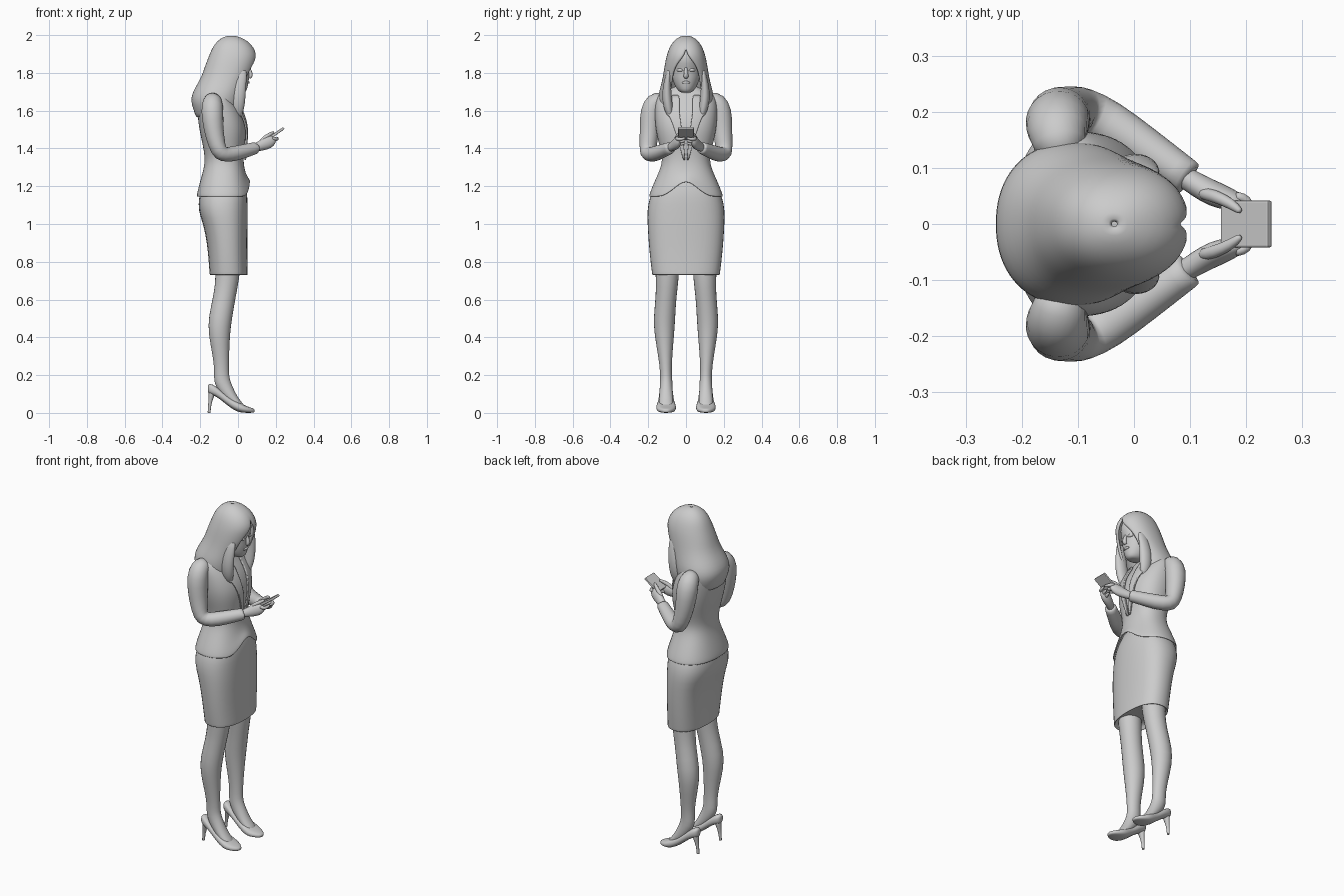
import bpy, math
from mathutils import Vector

N = 20


def finish(name, verts, faces, mirror=False, level=1, thick=0):
    me = bpy.data.meshes.new(name)
    me.from_pydata(verts, [], faces)
    ob = bpy.data.objects.new(name, me)
    bpy.context.collection.objects.link(ob)
    for p in me.polygons:
        p.use_smooth = True
    if mirror:
        m = ob.modifiers.new("mirror", 'MIRROR')
        m.use_axis = (False, True, False)
        m.use_mirror_merge = False
    if thick:
        s = ob.modifiers.new("thickness", 'SOLIDIFY')
        s.thickness, s.offset = thick, -1
    if level:
        s = ob.modifiers.new("smooth", 'SUBSURF')
        s.levels = s.render_levels = level
    return ob


def skin(name, rings, closed=True, caps=True, **kw):
    n = len(rings[0])
    verts = [tuple(p) for r in rings for p in r]
    faces = []
    for i in range(len(rings) - 1):
        for j in range(n if closed else n - 1):
            k = (j + 1) % n
            faces.append((i*n + j, (i+1)*n + j, (i+1)*n + k, i*n + k))
    if caps:
        for start, ring in ((0, rings[0]), (len(verts) - n, rings[-1])):
            c = len(verts)
            verts.append(tuple(sum((Vector(p) for p in ring), Vector()) / n))
            for j in range(n):
                a, b = start + j, start + (j + 1) % n
                faces.append((a, b, c) if start == 0 else (b, a, c))
    return finish(name, verts, faces, **kw)


def power(v, e):
    return math.copysign(abs(v) ** (2 / e), v)


def stack(rows, e=2.0, gap=None, n=N):
    """Horizontal rings, top to bottom, from (z, back x, front x, half width[, front gap])."""
    rings = []
    for row in rows:
        z, xb, xf, ry = row[:4]
        g = math.radians(row[4]) if gap else 0
        ring = []
        for j in range(n):
            a = g + (2*math.pi - 2*g) * j / ((n - 1) if gap else n)
            ring.append(Vector(((xb+xf)/2 + (xf-xb)/2 * power(math.cos(a), e),
                                ry * power(math.sin(a), e), z)))
        rings.append(ring)
    return rings


def tube(name, pts, ref=(0, 1, 0), **kw):
    """Rings along a path of (x, y, z, radius along ref, other radius)."""
    P = [Vector(p[:3]) for p in pts]
    rings = []
    for i, p in enumerate(pts):
        t = (P[min(i+1, len(P)-1)] - P[max(i-1, 0)]).normalized()
        u = Vector(ref)
        u = (u - u.dot(t) * t).normalized()
        v = u.cross(t)
        rings.append([P[i] + u * p[3] * math.cos(2*math.pi*j/12)
                      + v * p[-1] * math.sin(2*math.pi*j/12) for j in range(12)])
    return skin(name, rings, mirror=kw.pop("mirror", True), **kw)


# skirt
skin("skirt", stack([(1.30, -.165, .01, .11), (1.2, -.19, .045, .165), (1.14, -.21, .052, .196),
                     (1.07, -.212, .052, .208), (1.0, -.185, .052, .206), (.9, -.165, .05, .2),
                     (.8, -.156, .051, .19), (.74, -.152, .053, .182), (.73, -.151, .053, .181),
                     (.73, -.145, .047, .175), (.76, -.14, .042, .165)], 2.4))

# jacket with cutaway hem at the front
rings = stack([(1.735, -.13, -.05, .045), (1.715, -.165, -.045, .085), (1.695, -.19, -.035, .135),
               (1.66, -.21, -.02, .165), (1.6, -.217, .02, .168), (1.52, -.21, .045, .165),
               (1.45, -.195, .042, .152), (1.38, -.18, .032, .132), (1.32, -.176, .03, .126),
               (1.25, -.195, .042, .157), (1.19, -.212, .058, .184), (1.145, -.222, .068, .2)], 2.3)
for ring, lift in ((rings[-1], .1), (rings[-2], .065), (rings[-3], .02)):
    for p in ring:
        if p.x > -.05:
            p.z += lift * max(0, 1 - abs(p.y) / .11)
jacket = skin("jacket", rings, caps=False, level=2, thick=.008)

# lapels wrapped on the chest
grid = [[Vector((.2, a + (b - a) * j / 5, z)) for j in range(6)] for z, a, b in
        ((1.68, .035, .075), (1.64, .035, .1), (1.59, .035, .112), (1.575, .033, .085),
         (1.5, .022, .06), (1.42, .012, .035), (1.34, .003, .014))]
lapel = skin("lapels", grid, closed=False, caps=False, mirror=True, level=1)
w = lapel.modifiers.new("wrap", 'SHRINKWRAP')
w.target, w.wrap_method, w.offset = jacket, 'PROJECT', .009
w.use_project_x, w.use_negative_direction, w.use_positive_direction = True, True, False
s = lapel.modifiers.new("thickness", 'SOLIDIFY')
s.thickness, s.offset = .009, 0

# sleeves
tube("sleeves", [(-.13, .12, 1.66, .045), (-.135, .165, 1.65, .056), (-.137, .185, 1.6, .063),
                 (-.13, .193, 1.5, .054), (-.112, .2, 1.42, .048), (-.095, .203, 1.372, .045),
                 (-.05, .183, 1.365, .044), (.02, .135, 1.382, .039), (.085, .09, 1.4, .034),
                 (.1, .08, 1.404, .033), (.1, .08, 1.404, .025), (.09, .087, 1.402, .022)],
     ref=(.55, .83, 0))

# hands with thumbs and fingers
tube("hands", [(.08, .09, 1.4, .02, .022), (.115, .068, 1.412, .022, .026), (.145, .052, 1.425, .024, .035),
               (.175, .042, 1.44, .02, .033), (.195, .038, 1.452, .01, .016)])
tube("thumbs", [(.12, .055, 1.435, .012), (.145, .05, 1.46, .012), (.175, .035, 1.478, .01),
                (.19, .022, 1.488, .006)])
for i in range(3):
    x, z = .165 + i*.018, 1.43 + i*.013
    tube(f"finger_{i + 1}", [(x - .02, .05, z, .01), (x, .045, z - .008, .011),
                             (x + .008, .02, z - .006, .009), (x + .008, .004, z, .006)], ref=(1, 0, 0))

# phone
bpy.ops.mesh.primitive_cube_add(size=1, location=(.2, 0, 1.478), rotation=(0, math.radians(-35), 0))
phone = bpy.context.object
phone.name = "phone"
phone.scale = (.105, .084, .014)
bpy.ops.object.transform_apply(location=False, rotation=False)
b = phone.modifiers.new("bevel", 'BEVEL')
b.width, b.segments = .004, 2

# neck and shirt collar
tube("neck", [(-.1, 0, 1.64, .055), (-.08, 0, 1.7, .048), (-.05, 0, 1.78, .047)], mirror=False)
tube("collar", [(-.1, 0, 1.66, .075, .07), (-.09, 0, 1.70, .064, .062), (-.083, 0, 1.725, .057, .056)],
     mirror=False, caps=False, thick=.006)

# head bowed forward, with facial features
skin("head", stack([(1.975, -.07, .015, .03), (1.94, -.11, .06, .065), (1.89, -.13, .079, .076),
                    (1.85, -.13, .076, .08), (1.815, -.12, .06, .08), (1.78, -.11, .061, .076),
                    (1.745, -.095, .056, .066), (1.715, -.075, .05, .05), (1.695, -.045, .04, .031)]))
tube("nose", [(.055, 0, 1.84, .007), (.062, 0, 1.81, .01), (.07, 0, 1.785, .014, .013),
              (.06, 0, 1.772, .012, .008)], mirror=False)
tube("lips", [(.05, -.022, 1.748, .003), (.056, -.008, 1.75, .008, .007),
              (.056, .008, 1.75, .008, .007), (.05, .022, 1.748, .003)], ref=(0, 0, 1), mirror=False)
tube("eyelids", [(.044, .05, 1.815, .004), (.054, .037, 1.815, .01, .009),
                 (.055, .024, 1.815, .009), (.052, .013, 1.813, .004)], ref=(0, 0, 1))

# long hair parted at the middle, open over the face
skin("hair", stack([(2.0, -.04, -.03, .005, 0), (1.992, -.075, .005, .035, 0), (1.97, -.11, .052, .066, 0),
                    (1.935, -.135, .084, .088, 0), (1.9, -.15, .099, .1, 3), (1.87, -.162, .1, .108, 14),
                    (1.83, -.177, .092, .115, 30), (1.78, -.193, .072, .122, 36), (1.73, -.222, .05, .134, 35),
                    (1.69, -.243, .035, .145, 36), (1.65, -.25, .025, .148, 38), (1.61, -.237, .015, .142, 42),
                    (1.56, -.222, .0, .12, 50)], 2.2, gap=True, n=32),
     closed=False, caps=False, thick=.016)
tube("front_locks", [(.02, .088, 1.82, .012, .03), (.01, .1, 1.75, .02, .035), (.002, .102, 1.68, .027, .04),
                     (-.002, .095, 1.62, .026, .038), (.0, .086, 1.58, .018, .025), (.005, .08, 1.56, .006, .01)])

# legs running into the feet
tube("legs", [(-.05, .1, .85, .07, .072), (-.055, .098, .72, .064, .066), (-.07, .105, .62, .056, .06),
              (-.095, .115, .5, .06, .065), (-.1, .115, .42, .055, .06), (-.09, .11, .3, .038, .044),
              (-.086, .106, .22, .032, .04), (-.088, .105, .17, .034, .045), (-.06, .105, .115, .036, .04),
              (-.02, .105, .06, .04, .028), (.03, .105, .025, .035, .015)])

# pumps: (x, half width, sole z, top z)
rings = []
for x, ry, z0, z1 in ((-.16, .012, .11, .145), (-.152, .028, .1, .158), (-.12, .036, .09, .145),
                      (-.08, .039, .06, .11), (-.04, .044, .026, .078), (0, .054, .003, .06),
                      (.035, .053, 0, .04), (.068, .036, 0, .028), (.088, .014, .002, .02)):
    rings.append([Vector((x, .105 + ry * power(math.cos(a), 2.6),
                          (z0+z1)/2 + (z1-z0)/2 * power(math.sin(a), 2.6)))
                  for a in (2*math.pi*j/16 for j in range(16))])
skin("shoes", rings, mirror=True)
tube("heels", [(-.135, .105, .12, .028, .022), (-.142, .105, .085, .018, .014), (-.15, .105, .045, .009, .008),
               (-.153, .105, .003, .008), (-.153, .105, 0, .008)])

# consistent outward normals on all closed parts
import bmesh
for ob in bpy.data.objects:
    bm = bmesh.new()
    bm.from_mesh(ob.data)
    if ob.name == "hair":
        bmesh.ops.remove_doubles(bm, verts=bm.verts, dist=.0005)
    bmesh.ops.recalc_face_normals(bm, faces=bm.faces)
    bm.to_mesh(ob.data)
    bm.free()
